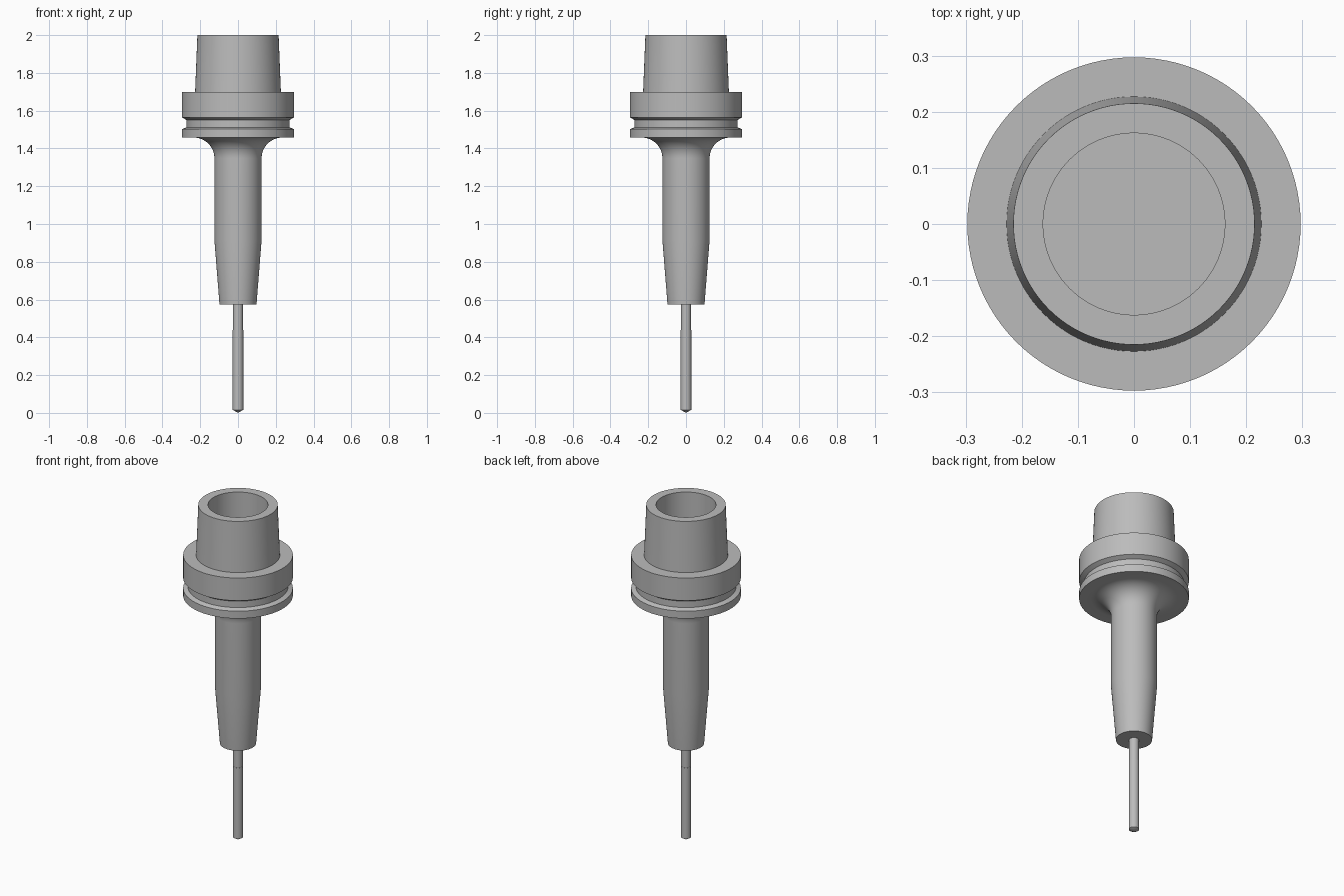
import bpy, bmesh, math

if "Cube" in bpy.data.objects:
    bpy.data.objects.remove(bpy.data.objects["Cube"])

SEGMENTS = 96


def material(name, rgb):
    m = bpy.data.materials.new(name)
    m.diffuse_color = (*rgb, 1.0)
    m.use_nodes = True
    m.node_tree.nodes["Principled BSDF"].inputs["Base Color"].default_value = m.diffuse_color
    return m


def lathe(name, profile, mat, segments=SEGMENTS):
    """Revolve a (radius, z) profile, listed bottom to top, around the z axis."""
    bm = bmesh.new()
    rings = []
    for r, z in profile:
        if r == 0:
            rings.append([bm.verts.new((0, 0, z))])
        else:
            rings.append([bm.verts.new((r * math.cos(2 * math.pi * i / segments),
                                        r * math.sin(2 * math.pi * i / segments), z))
                          for i in range(segments)])
    for a, b in zip(rings, rings[1:]):
        for i in range(segments):
            j = (i + 1) % segments
            if len(a) == 1:
                bm.faces.new((a[0], b[j], b[i]))
            elif len(b) == 1:
                bm.faces.new((a[i], a[j], b[0]))
            else:
                bm.faces.new((a[i], a[j], b[j], b[i]))
    bmesh.ops.recalc_face_normals(bm, faces=bm.faces[:])
    mesh = bpy.data.meshes.new(name)
    bm.to_mesh(mesh)
    bm.free()
    mesh.materials.append(mat)
    ob = bpy.data.objects.new(name, mesh)
    bpy.context.collection.objects.link(ob)
    bpy.ops.object.select_all(action='DESELECT')
    ob.select_set(True)
    bpy.context.view_layer.objects.active = ob
    bpy.ops.object.shade_smooth_by_angle(angle=math.radians(25))
    return ob


steel = material("steel grey", (0.5, 0.5, 0.5))

# Concave fillet between the neck and the underside of the flange
R = 0.11
fillet = [(0.125 + R - R * math.cos(t), 1.348 + R * math.sin(t))
          for t in (math.pi / 2 * k / 12 for k in range(13))]

# Holder: tapered nose, neck, fillet, grooved flange, hollow taper shank
lathe("tool_holder",
      [(0, 0.575), (0.098, 0.575), (0.125, 0.915)] + fillet +
      [(0.297, 1.458), (0.297, 1.502), (0.272, 1.512), (0.272, 1.550),
       (0.297, 1.565), (0.297, 1.70), (0.227, 1.70), (0.215, 2.0),
       (0.162, 2.0), (0.162, 1.70), (0, 1.70)], steel)

# Cutter: pointed tip, cutting length, slightly slimmer shank
lathe("cutter",
      [(0, 0), (0.028, 0.016), (0.028, 0.44), (0.0265, 0.44),
       (0.0265, 0.60), (0, 0.60)], steel, 48)
